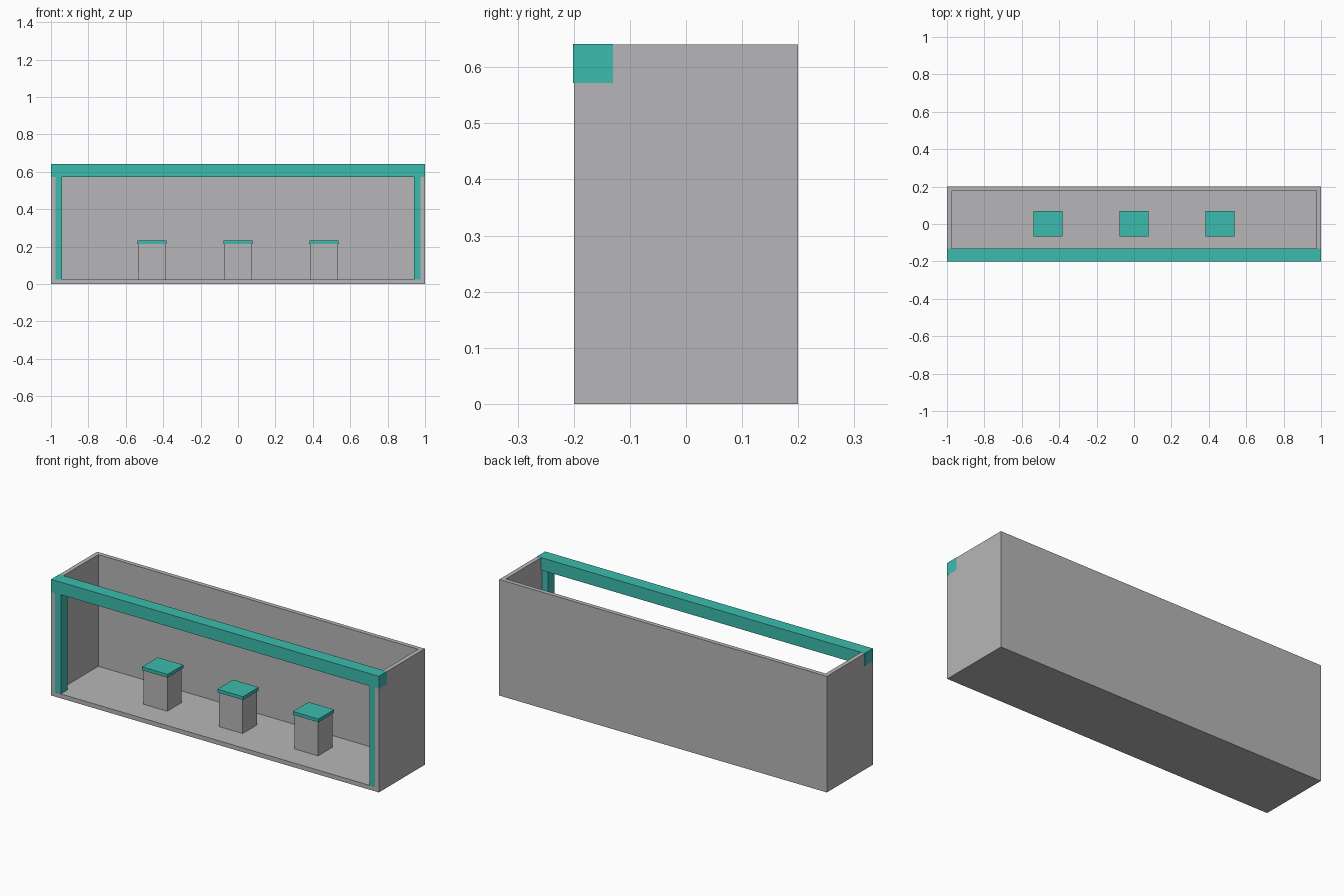
import bpy
import bmesh
from mathutils import Matrix, Vector

if "Cube" in bpy.data.objects:
    bpy.data.objects.remove(bpy.data.objects["Cube"])


def make_material(name, rgb):
    mat = bpy.data.materials.new(name)
    mat.diffuse_color = (*rgb, 1)
    mat.use_nodes = True
    mat.node_tree.nodes["Principled BSDF"].inputs["Base Color"].default_value = mat.diffuse_color
    return mat


GREY = make_material("grey_panel", (0.47, 0.47, 0.48))
TEAL = make_material("teal_trim", (0.045, 0.50, 0.42))


def box(name, lo, hi, mat):
    """Axis-aligned box between two corners."""
    lo, hi = Vector(lo), Vector(hi)
    bm = bmesh.new()
    bmesh.ops.create_cube(bm, size=1, matrix=Matrix.Translation((lo + hi) / 2)
                          @ Matrix.Diagonal((*(hi - lo), 1)))
    mesh = bpy.data.meshes.new(name)
    bm.to_mesh(mesh)
    bm.free()
    mesh.materials.append(mat)
    obj = bpy.data.objects.new(name, mesh)
    bpy.context.collection.objects.link(obj)
    return obj


X, Y, TOP, T = 0.9995, 0.2, 0.64, 0.024   # half width, half depth, height, wall
E = 0.0007                                # hairline offset between flush faces

# Open-topped, open-fronted shell
box("floor", (-X, -Y, 0), (X, Y, T), GREY)
box("back_wall", (-X, Y - T, T), (X, Y, TOP), GREY)
for side, s in (("left", -1), ("right", 1)):
    xs = sorted((s * X, s * (X - T)))
    box(side + "_wall", (xs[0], -Y, T), (xs[1], Y - T, TOP), GREY)
    # Front posts set flush into the walls
    xs = sorted((s * 0.941, s * (X - E)))
    box(side + "_post", (xs[0], -Y + E, E), (xs[1], -0.14, 0.573), TEAL)

# Beam across the top of the opening
box("front_beam", (-1, -Y - 0.001, 0.572), (1, -0.13, TOP + 0.001), TEAL)

# Three stools with overhanging seats
for i, x in enumerate((-0.46, 0, 0.46), 1):
    box(f"stool_base_{i}", (x - 0.072, -0.062, T), (x + 0.072, 0.062, 0.213), GREY)
    box(f"stool_seat_{i}", (x - 0.078, -0.068, 0.213), (x + 0.078, 0.069, 0.231), TEAL)
